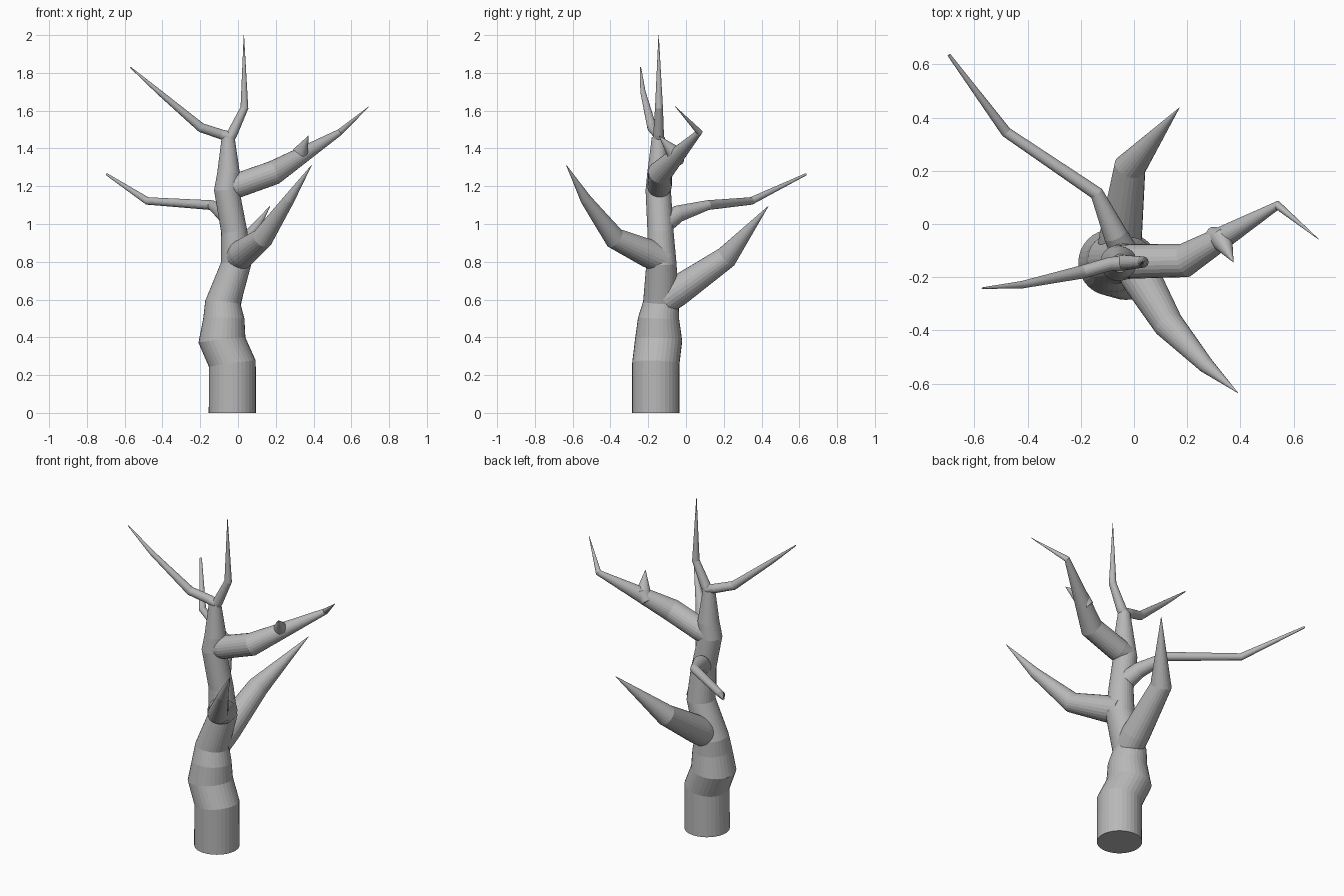
import bpy, bmesh
from mathutils import Vector

bark = bpy.data.materials.new("grey_bark")
bark.diffuse_color = (0.48, 0.48, 0.48, 1)


def limb(name, rings, sides=24, upright=0.0):
    """Tapered tube through (x, y, z, radius) rings, capped at both ends."""
    pts = [Vector(r[:3]) for r in rings]
    bm = bmesh.new()
    loops = []
    spin = None
    for i, p in enumerate(pts):
        before = (p - pts[i - 1]).normalized() if i else Vector()
        after = (pts[i + 1] - p).normalized() if i < len(pts) - 1 else Vector()
        axis = (before + after + Vector((0, 0, upright))).normalized()
        # carry the ring orientation along the path to avoid twisting
        ref = spin if spin else (Vector((1, 0, 0)) if abs(axis.x) < 0.8 else Vector((0, 1, 0)))
        frame = (axis.rotation_difference(axis).to_matrix() @ ref)
        u = (frame - axis * frame.dot(axis)).normalized()
        v = axis.cross(u)
        spin = u
        circle = bmesh.ops.create_circle(bm, segments=sides, radius=rings[i][3])["verts"]
        for vert in circle:
            x, y = vert.co.x, vert.co.y
            vert.co = p + u * x + v * y
        loops.append(circle)
    for a, b in zip(loops, loops[1:]):
        for k in range(sides):
            n = (k + 1) % sides
            bm.faces.new((a[k], a[n], b[n], b[k]))
    bm.faces.new(loops[0])
    bm.faces.new(loops[-1])
    bmesh.ops.recalc_face_normals(bm, faces=bm.faces)
    mesh = bpy.data.meshes.new(name)
    bm.to_mesh(mesh)
    bm.free()
    mesh.materials.append(bark)
    obj = bpy.data.objects.new(name, mesh)
    bpy.context.collection.objects.link(obj)
    return obj


# Crooked trunk, narrowing into the top spike
limb("trunk", [
    (-0.03, -0.16, 0.0, 0.125), (-0.03, -0.16, 0.26, 0.125),
    (-0.085, -0.145, 0.385, 0.125), (-0.075, -0.145, 0.5, 0.109),
    (-0.08, -0.133, 0.585, 0.094), (-0.01, -0.13, 0.79, 0.08),
    (-0.02, -0.135, 0.96, 0.069), (-0.06, -0.147, 1.18, 0.067),
    (-0.05, -0.145, 1.27, 0.06), (-0.052, -0.147, 1.46, 0.034)],
    sides=32, upright=1.0)
limb("top_spike", [
    (-0.055, -0.147, 1.44, 0.03), (-0.03, -0.145, 1.48, 0.028),
    (0.034, -0.143, 1.615, 0.021), (0.031, -0.145, 2.0, 0.001)])

# Thin branch at the top, reaching left
limb("top_left_branch", [
    (-0.04, -0.147, 1.46, 0.028), (-0.09, -0.15, 1.475, 0.026),
    (-0.195, -0.18, 1.51, 0.025), (-0.42, -0.228, 1.70, 0.014),
    (-0.57, -0.241, 1.83, 0.003)])

# Long thin branch, reaching back and left
limb("back_left_branch", [
    (-0.03, -0.12, 1.0, 0.055), (-0.07, -0.04, 1.055, 0.045),
    (-0.14, 0.115, 1.10, 0.026), (-0.48, 0.345, 1.122, 0.02),
    (-0.695, 0.635, 1.263, 0.006)])

# Thick upper branch on the right, with its short twig
limb("right_branch", [
    (-0.06, -0.14, 1.19, 0.06), (0.0, -0.14, 1.205, 0.065),
    (0.19, -0.137, 1.272, 0.064), (0.54, 0.07, 1.487, 0.017),
    (0.693, -0.057, 1.622, 0.001)])
limb("right_twig", [
    (0.29, -0.04, 1.33, 0.03), (0.33, -0.055, 1.37, 0.045),
    (0.373, -0.143, 1.467, 0.001)])

# Curved branch toward the front
limb("front_branch", [
    (-0.01, -0.12, 0.81, 0.075), (0.025, -0.2, 0.845, 0.075),
    (0.13, -0.378, 0.925, 0.057), (0.27, -0.53, 1.13, 0.03),
    (0.39, -0.634, 1.312, 0.001)])

# Stout lower branch toward the back
limb("back_branch", [
    (-0.06, -0.11, 0.60, 0.08), (-0.05, -0.045, 0.645, 0.08),
    (-0.015, 0.215, 0.825, 0.06), (0.17, 0.436, 1.095, 0.001)])
